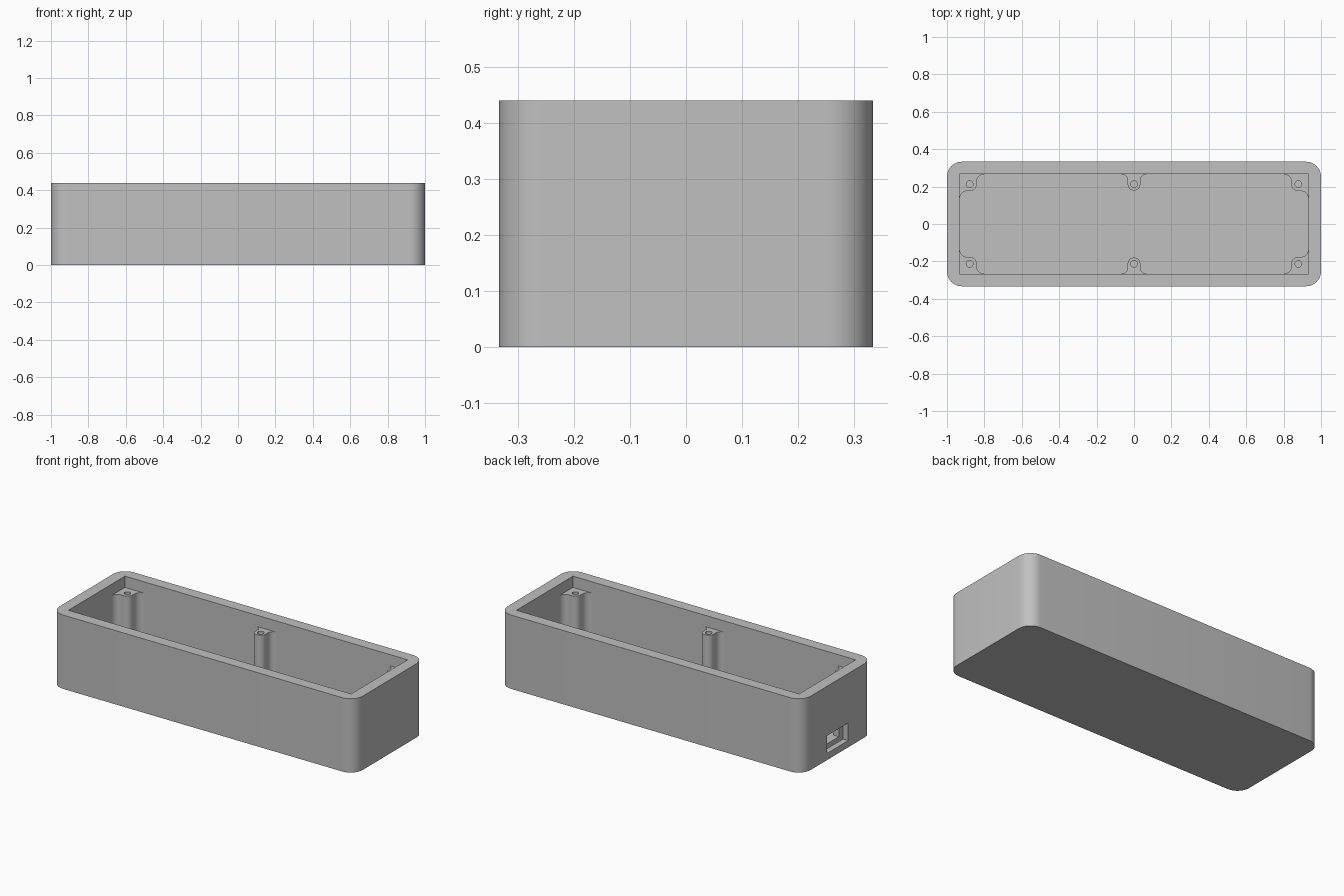
import bpy, bmesh
from math import radians, cos, sin

cube = bpy.data.objects.get("Cube")
if cube:
    bpy.data.objects.remove(cube, do_unlink=True)

HX, HY, HEIGHT = 1.0, 0.333, 0.44      # outer half sizes and height
CX, CY, FLOOR = 0.932, 0.266, 0.067    # cavity half sizes and floor
POST_TOP, INSET, HOLE = 0.373, 0.053, 0.018
SKIN = 0.01                            # how far posts sink into the walls

grey = bpy.data.materials.new("plain grey")
grey.use_nodes = True
grey.diffuse_color = (0.53, 0.53, 0.53, 1)
grey.node_tree.nodes["Principled BSDF"].inputs["Base Color"].default_value = grey.diffuse_color


def arc(cx, cy, r, start, end, n=10):
    angles = [radians(start + (end - start) * i / n) for i in range(n + 1)]
    return [(cx + r * cos(a), cy + r * sin(a)) for a in angles]


def prism(name, profile, z0, z1):
    """Extrude a closed outline between two heights."""
    bm = bmesh.new()
    face = bm.faces.new([bm.verts.new((x, y, z0)) for x, y in profile])
    top = bmesh.ops.extrude_face_region(bm, geom=[face])["geom"]
    bmesh.ops.translate(bm, vec=(0, 0, z1 - z0),
                        verts=[v for v in top if isinstance(v, bmesh.types.BMVert)])
    bmesh.ops.recalc_face_normals(bm, faces=bm.faces)
    mesh = bpy.data.meshes.new(name)
    bm.to_mesh(mesh)
    bm.free()
    mesh.materials.append(grey)
    obj = bpy.data.objects.new(name, mesh)
    bpy.context.collection.objects.link(obj)
    return obj


def box(name, x0, x1, y0, y1, z0, z1):
    return prism(name, [(x0, y0), (x1, y0), (x1, y1), (x0, y1)], z0, z1)


def activate(obj):
    bpy.ops.object.select_all(action='DESELECT')
    obj.select_set(True)
    bpy.context.view_layer.objects.active = obj


def cut(obj, cutter):
    activate(obj)
    mod = obj.modifiers.new("cut", 'BOOLEAN')
    mod.operation, mod.solver, mod.object = 'DIFFERENCE', 'EXACT', cutter
    bpy.ops.object.modifier_apply(modifier=mod.name)
    bpy.data.objects.remove(cutter, do_unlink=True)


def smooth(obj):
    activate(obj)
    bpy.ops.object.shade_smooth_by_angle(angle=radians(30))


# Open-topped case with rounded vertical corners
R = 0.08
outline = (arc(HX - R, HY - R, R, 0, 90) + arc(R - HX, HY - R, R, 90, 180)
           + arc(R - HX, R - HY, R, 180, 270) + arc(HX - R, R - HY, R, 270, 360))
case = prism("case", outline, 0, HEIGHT)
cut(case, box("cavity_cutter", -CX, CX, -CY, CY, FLOOR, HEIGHT + 0.1))

# Connector port: wide shallow recess, then a smaller opening through the wall
cut(case, box("recess_cutter", -HX - 0.1, -HX + 0.034, -0.1, 0.1, 0.04, 0.145))
cut(case, box("port_cutter", -HX - 0.1, -CX + 0.05, -0.06, 0.06, 0.069, 0.12))
smooth(case)

# Post outlines, measured inward from the cavity corner or wall
E, T, F = 0.09, 0.035, 0.04
corner = ([(-SKIN, -SKIN), (E + F, -SKIN)] + arc(E + F, F, F, 270, 180)
          + arc(E - T, E - T, T, 0, 90) + arc(F, E + F, F, 270, 180)
          + [(-SKIN, E + F)])
W, G = 0.034, 0.032
middle = ([(-W - G, -SKIN), (W + G, -SKIN)] + arc(W + G, G, G, 270, 180)
          + arc(0, INSET, W, 0, 180) + arc(-W - G, G, G, 0, -90))


def post(name, profile, hole_u, ox, oy, sx, sy):
    def place(u, v):
        return ox + sx * u, oy + sy * v
    obj = prism(name, [place(u, v) for u, v in profile], FLOOR - SKIN, POST_TOP)
    hx, hy = place(hole_u, INSET)
    cut(obj, prism("screw_cutter", arc(hx, hy, HOLE, 0, 345, 23), 0.2, HEIGHT))
    smooth(obj)


# Screw posts along both long walls
for sy, side in ((1, "front"), (-1, "back")):
    for sx, end in ((1, "right"), (-1, "left")):
        post(f"{side}_{end}_post", corner, INSET, -sx * CX, -sy * CY, sx, sy)
    post(f"{side}_middle_post", middle, 0, 0, -sy * CY, 1, sy)
